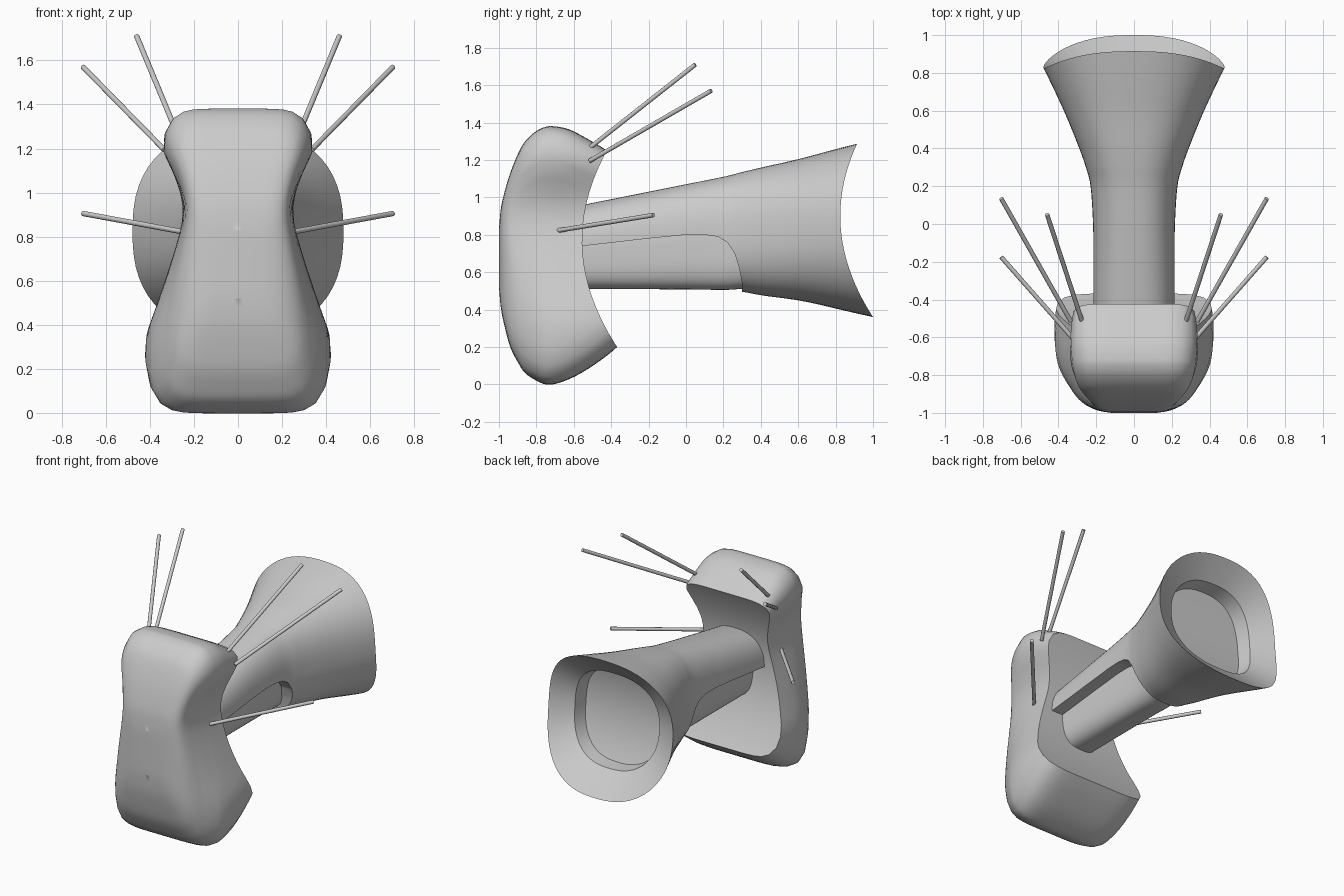
import bpy, bmesh, math
from mathutils import Vector

if "Cube" in bpy.data.objects:
    bpy.data.objects.remove(bpy.data.objects["Cube"])

N = 64


def spline(pts, x):
    """Smooth interpolation through (x, value) pairs."""
    x = min(max(x, pts[0][0]), pts[-1][0])
    def slope(i):
        a, b = pts[max(i - 1, 0)], pts[min(i + 1, len(pts) - 1)]
        return (b[1] - a[1]) / (b[0] - a[0])
    for i in range(len(pts) - 1):
        (x0, v0), (x1, v1) = pts[i], pts[i + 1]
        if x <= x1:
            h = x1 - x0
            t = (x - x0) / h
            return ((2*t**3 - 3*t*t + 1) * v0 + (t**3 - 2*t*t + t) * h * slope(i)
                    + (3*t*t - 2*t**3) * v1 + (t**3 - t*t) * h * slope(i + 1))


def refine(rows, sub=4):
    """Insert smooth in-between rows."""
    cols = [[(i, r[c]) for i, r in enumerate(rows)] for c in range(len(rows[0]))]
    return [[spline(c, k / sub) for c in cols] for k in range((len(rows) - 1) * sub + 1)]


def finish(name, bm):
    bmesh.ops.recalc_face_normals(bm, faces=bm.faces)
    me = bpy.data.meshes.new(name)
    bm.to_mesh(me)
    bm.free()
    ob = bpy.data.objects.new(name, me)
    bpy.context.collection.objects.link(ob)
    return ob


def smooth(ob):
    bpy.ops.object.select_all(action='DESELECT')
    ob.select_set(True)
    bpy.context.view_layer.objects.active = ob
    bpy.ops.object.shade_smooth_by_angle(angle=math.radians(38))


def loft(name, rows, n, bend, width=lambda z, w: w, closed=False):
    """Rows are (y, bend amount, z low, z high, half width); superellipse rings."""
    bm = bmesh.new()
    rings = []
    for y, g, lo, hi, w in rows:
        ring = []
        for k in range(N):
            a = 2 * math.pi * (k + 0.5) / N
            c, s = math.cos(a), math.sin(a)
            r = (abs(c)**n + abs(s)**n) ** (-1 / n)
            z = (lo + hi) / 2 + (hi - lo) / 2 * s * r
            x = c * r * width(z, w)
            ring.append(bm.verts.new((x, y + g * bend[0] * (z - bend[1])**2, z)))
        rings.append(ring)
    pairs = list(zip(rings, rings[1:]))
    if closed:
        pairs.append((rings[-1], rings[0]))
    for p, q in pairs:
        for k in range(N):
            m = (k + 1) % N
            bm.faces.new((p[k], p[m], q[m], q[k]))
    if not closed:
        for ring in (rings[0], rings[-1]):      # ladder caps follow the bend
            for k in range(-N // 4, N // 4 - 1):
                bm.faces.new((ring[k], ring[k + 1],
                              ring[(N // 2 - 2 - k) % N], ring[(N // 2 - 1 - k) % N]))
    return finish(name, bm)


# Front shell: waisted body with a concave back, the waist fading towards the front
waist = [(0, .44), (.2, .438), (.35, .42), (.5, .366), (.8, .27), (.93, .25),
         (1.06, .283), (1.2, .353), (1.3, .358), (1.38, .35)]
shell_rows = [(-1.0, 0, .52, .83, .12), (-.99, 0, .41, .94, .185), (-.97, 0, .31, 1.03, .245),
              (-.94, 0, .20, 1.13, .30), (-.90, 0, .12, 1.23, .35), (-.86, 0, .06, 1.30, .395),
              (-.80, 0, .02, 1.355, .48), (-.75, 0, 0, 1.377, .57),
              (-.73, .1, .003, 1.38, .63), (-.69, .3, .04, 1.365, .78),
              (-.633, .6, .11, 1.315, 1.1), (-.555, 1, .2, 1.25, 1.6)]
shell = loft("front_shell", refine(shell_rows, 3), 6.5, (.575, .77),
             width=lambda z, w: (spline(waist, z)**-4 + w**-4) ** -.25)
smooth(shell)

# Sleeve: hollow arm flaring into a bell with a concave, inward-sloping end
END = (.6, .9)
outer = [(-.6, 0, .51, .95, .215), (-.2, 0, .51, 1.03, .215), (0, 0, .505, 1.07, .217),
         (.2, 0, .5, 1.11, .23), (.3, 0, .495, 1.135, .255), (.4, .1, .475, 1.16, .29),
         (.6, .4, .44, 1.21, .372), (.825, 1, .36, 1.287, .479)]
inner = [(.755, 1, .51, 1.15, .325), (.6, .6, .52, 1.12, .29), (.4, .1, .53, 1.09, .21),
         (.2, 0, .54, 1.05, .14), (0, 0, .545, 1.0, .13), (-.6, 0, .55, .89, .13)]
sleeve = loft("flared_sleeve", refine(outer) + refine(inner), 2.45, END, closed=True)

# Window under the sleeve
profile = [(-.7, .725), (-.55, .74), (-.2, .78), (0, .8), (.1, .8), (.17, .79), (.22, .76),
           (.26, .7), (.285, .62), (.3, .54), (.3, .3), (-.7, .3)]
bm = bmesh.new()
left = [bm.verts.new((-.6, y, z)) for y, z in profile]
right = [bm.verts.new((.6, y, z)) for y, z in profile]
bm.faces.new(left)
bm.faces.new(right)
for i in range(len(profile)):
    j = (i + 1) % len(profile)
    bm.faces.new((left[i], left[j], right[j], right[i]))
cutter = finish("window_cutter", bm)
cutter.hide_render = True
mod = sleeve.modifiers.new("window", 'BOOLEAN')
mod.operation = 'DIFFERENCE'
mod.solver = 'EXACT'
mod.object = cutter
bpy.context.view_layer.objects.active = sleeve
bpy.ops.object.modifier_apply(modifier=mod.name)
bpy.data.objects.remove(cutter)
smooth(sleeve)

# Core bar inside the sleeve, its end forming the floor of the bell
core_rows = [(-.6, 0, .51, .86, .13), (0, 0, .508, .92, .13), (.2, 0, .505, .96, .135),
             (.32, 0, .51, 1.02, .16), (.5, .4, .5, 1.12, .26), (.66, 1, .49, 1.15, .32)]
smooth(loft("core_bar", refine(core_rows), 3, END))

# Whiskers: three thin rods on each side
rods = [((.275, -.515, 1.265), (.46, .05, 1.71)),
        ((.335, -.515, 1.195), (.703, .135, 1.57)),
        ((.24, -.70, .82), (.703, -.175, .905))]
for i, (a, b) in enumerate(rods):
    for side, label in ((1, "right"), (-1, "left")):
        p, q = (Vector((v[0] * side, v[1], v[2])) for v in (a, b))
        d = q - p
        bpy.ops.mesh.primitive_cylinder_add(vertices=12, radius=.012, depth=d.length,
                                            location=(p + q) / 2,
                                            rotation=d.to_track_quat('Z', 'Y').to_euler())
        rod = bpy.context.object
        rod.name = f"rod_{i + 1}_{label}"
        smooth(rod)
